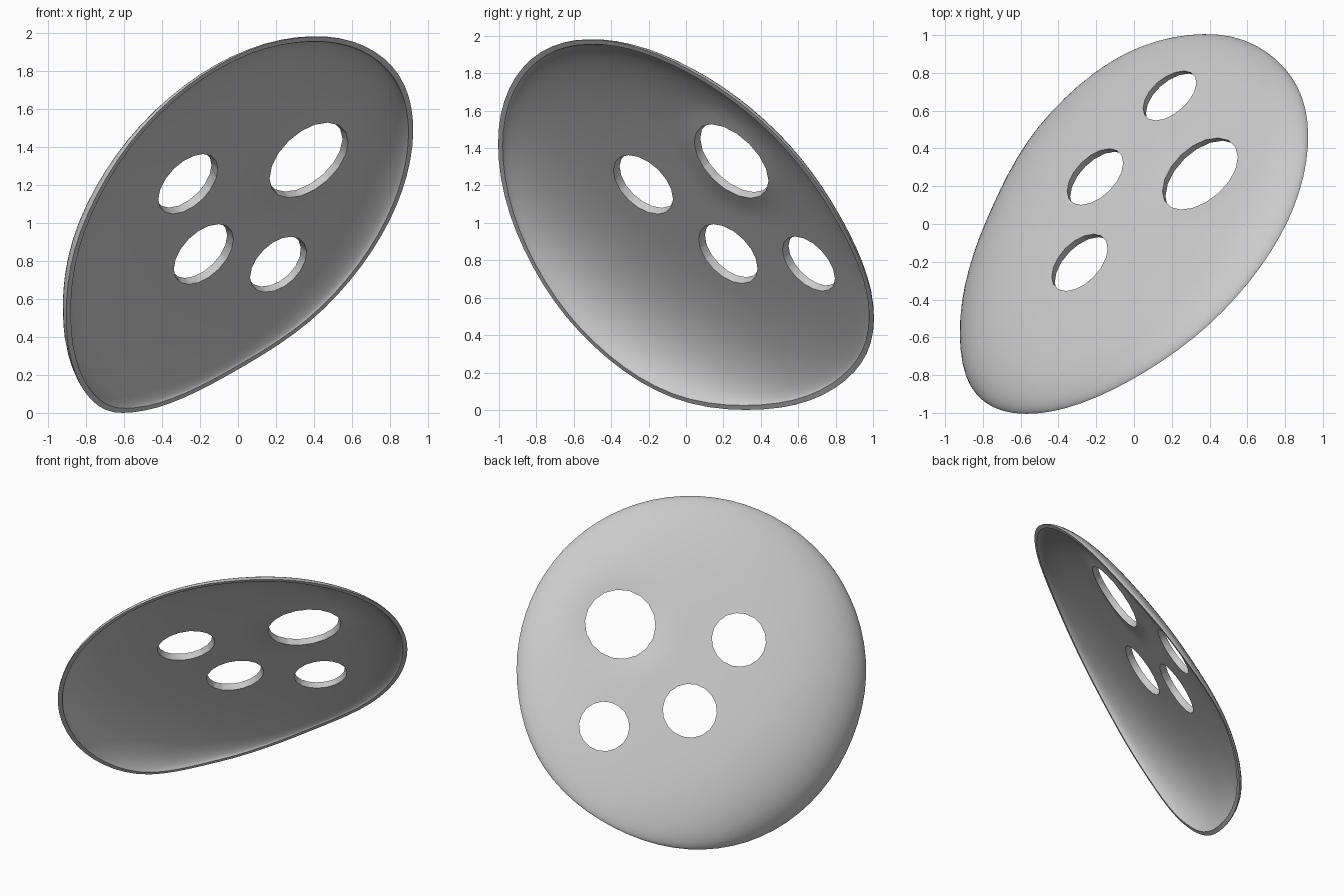
import bpy, bmesh, math
from mathutils import Matrix, Vector

cube = bpy.data.objects.get("Cube")
if cube:
    bpy.data.objects.remove(cube, do_unlink=True)

SEGMENTS, RINGS = 72, 24
CROWN, THICKNESS, LIP = 0.19, 0.043, 0.03
# Rim radius and height at every 30 degrees
RIM_RADIUS = [1.14, 1.178, 1.193, 1.21, 1.205, 1.21, 1.235, 1.235, 1.21, 1.182, 1.155, 1.137]
RIM_HEIGHT = [0.03, 0.063, 0.092, 0.012, -0.13, -0.138, -0.065, 0.008, 0.045, 0.033, 0.02, 0.025]
# Holes: centre in the dish plane, height of the surface there, radius
BIG_HOLE = (0.425, -0.324, 0.147, 0.24)
HOLES = [BIG_HOLE, (0.605, 0.357, 0.176, 0.168), (0.024, 0.297, 0.187, 0.183),
         (-0.354, -0.156, 0.187, 0.183)]

# Tilted frame of the dish
axis = Vector((-1, 1, 1)).normalized()
side = Vector((1, 1, 0)).normalized()
frame = Matrix((side, axis.cross(side), axis)).transposed().to_4x4()


def around(values, angle):
    """Smooth closed interpolation of evenly spaced values."""
    n = len(values)
    f = angle / math.tau * n
    i = int(f)
    t = f - i
    a, b, c, d = (values[(i + k) % n] for k in (-1, 0, 1, 2))
    return b + 0.5 * t * (c - a + t * (2 * a - 5 * b + 4 * c - d + t * (3 * (b - c) + d - a)))


def surface_point(angle, t, inset, drop):
    r = (around(RIM_RADIUS, angle) - inset) * t
    x, y = r * math.cos(angle), r * math.sin(angle)
    # Flat crown, rounded shoulder and steep edge
    rim = around(RIM_HEIGHT, angle)
    z = rim + (CROWN - drop - rim) * max(0, 1 - t ** 4) ** 0.625
    # Shallow dent around the big hole
    gap = math.hypot(x - BIG_HOLE[0], y - BIG_HOLE[1])
    return x, y, z - 0.03 * math.exp(-(gap / 0.28) ** 4)


def add_skin(bm, inset, drop):
    """One skin of rings, closer together at the rim; returns the rim ring."""
    hub = bm.verts.new(surface_point(0, 0, inset, drop))
    rings = [[bm.verts.new(surface_point(math.tau * s / SEGMENTS,
                                         math.sin(math.pi / 2 * k / RINGS), inset, drop))
              for s in range(SEGMENTS)] for k in range(1, RINGS + 1)]
    for s in range(SEGMENTS):
        n = (s + 1) % SEGMENTS
        bm.faces.new((hub, rings[0][s], rings[0][n]))
        for inner, outer in zip(rings, rings[1:]):
            bm.faces.new((inner[s], outer[s], outer[n], inner[n]))
    return rings[-1]


def make_object(name, bm):
    mesh = bpy.data.meshes.new(name)
    bm.to_mesh(mesh)
    bm.free()
    obj = bpy.data.objects.new(name, mesh)
    bpy.context.collection.objects.link(obj)
    return obj


# Dish: outer skin, hollow skin and the flat lip that joins them
bm = bmesh.new()
outer_rim = add_skin(bm, 0, 0)
inner_rim = add_skin(bm, LIP, THICKNESS)
for s in range(SEGMENTS):
    n = (s + 1) % SEGMENTS
    bm.faces.new((outer_rim[s], inner_rim[s], inner_rim[n], outer_rim[n]))
bmesh.ops.recalc_face_normals(bm, faces=bm.faces)
dish = make_object("dish", bm)

# Round cutters, flared towards the hollow side
bm = bmesh.new()
for x, y, z, radius in HOLES:
    bmesh.ops.create_cone(bm, cap_ends=True, segments=18, radius1=radius + 0.05,
                          radius2=radius - 0.05, depth=0.4,
                          matrix=Matrix.Translation((x, y, z)))
cutter = make_object("hole_cutter", bm)
cutter.hide_render = True
cut = dish.modifiers.new("holes", 'BOOLEAN')
cut.operation = 'DIFFERENCE'
cut.solver = 'EXACT'
cut.object = cutter

# Bake the modifier and drop the cutter
bpy.context.view_layer.update()
graph = bpy.context.evaluated_depsgraph_get()
baked = bpy.data.meshes.new_from_object(dish.evaluated_get(graph))
dish.modifiers.clear()
dish.data = baked
bpy.data.objects.remove(cutter, do_unlink=True)

# Tilt, centre and rest on the ground
baked.transform(frame)
low = Vector([min(v.co[i] for v in baked.vertices) for i in range(3)])
high = Vector([max(v.co[i] for v in baked.vertices) for i in range(3)])
middle = (low + high) / 2
middle.z = low.z
baked.transform(Matrix.Translation(-middle))

# Plain grey finish
grey = bpy.data.materials.new("light_grey")
grey.use_nodes = True
colour = (0.6, 0.6, 0.6, 1)
grey.diffuse_color = colour
grey.node_tree.nodes["Principled BSDF"].inputs["Base Color"].default_value = colour
baked.materials.clear()
baked.materials.append(grey)

bpy.ops.object.select_all(action='DESELECT')
dish.select_set(True)
bpy.context.view_layer.objects.active = dish
bpy.ops.object.shade_smooth_by_angle(angle=math.radians(35))
